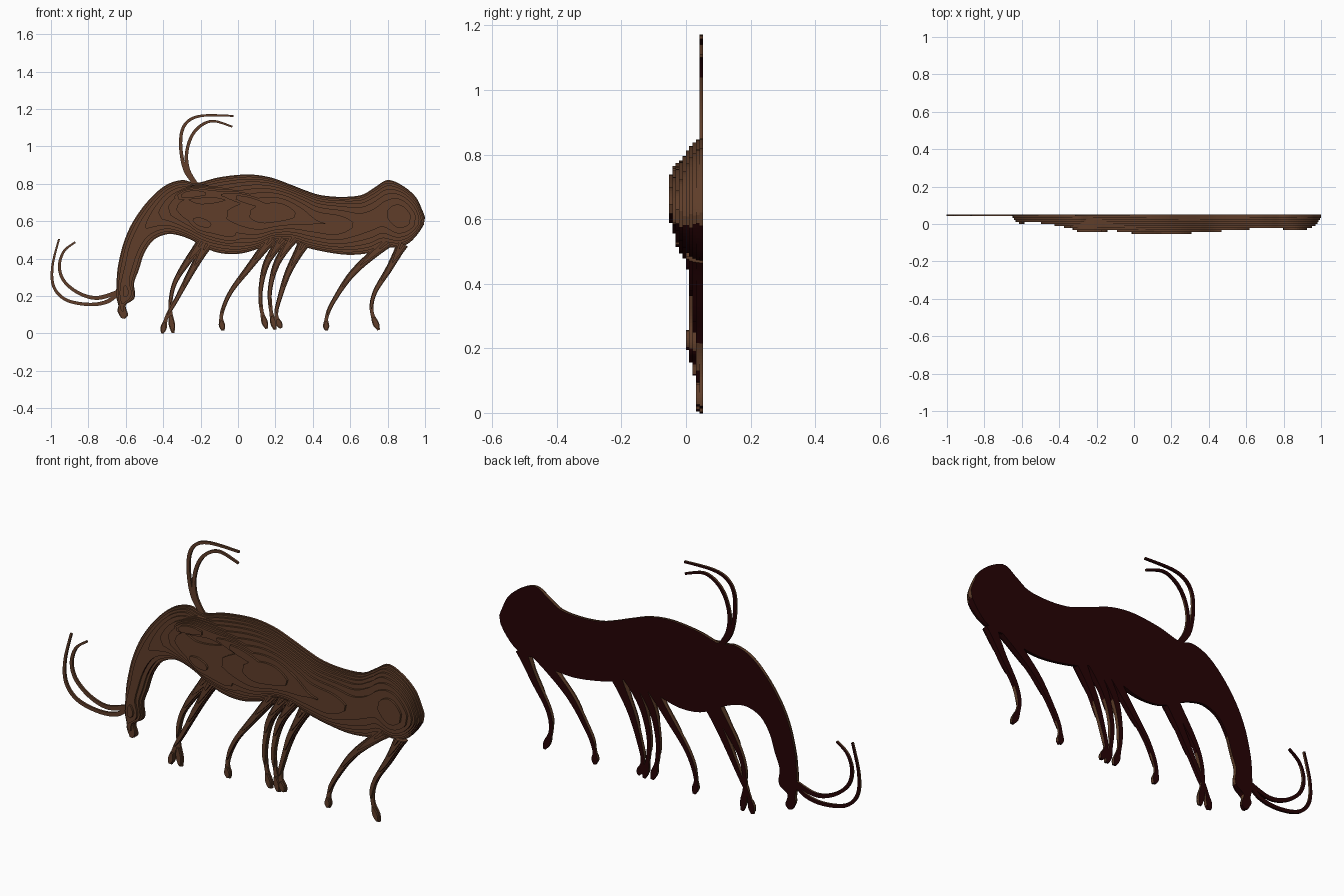
import bpy, bmesh, math
from mathutils import Vector

if "Cube" in bpy.data.objects:
    bpy.data.objects.remove(bpy.data.objects["Cube"])

BACK = 0.052      # y of the flat back plane
STEP = 0.0105     # thickness of one terrace


def material(name, rgb):
    m = bpy.data.materials.new(name)
    m.diffuse_color = (*rgb, 1)
    m.use_nodes = True
    m.node_tree.nodes["Principled BSDF"].inputs["Base Color"].default_value = m.diffuse_color
    return m


BROWN = material("wood brown", (0.115, 0.048, 0.023))
DARK = material("dark maroon back", (0.019, 0.0008, 0.0015))


def smooth(pts, n):
    """Catmull-Rom through tuples of any length."""
    out = []
    for i in range(len(pts) - 1):
        p = [Vector(pts[max(0, min(len(pts) - 1, i + j))]) for j in (-1, 0, 1, 2)]
        for k in range(n):
            t = k / n
            out.append(0.5 * (2 * p[1] + (p[2] - p[0]) * t
                              + (2 * p[0] - 5 * p[1] + 4 * p[2] - p[3]) * t * t
                              + (3 * p[1] - p[0] - 3 * p[2] + p[3]) * t ** 3))
    out.append(Vector(pts[-1]))
    return out


def slab(bm, a, b, y0, y1):
    """Closed flat slab between two rails a and b."""
    rings = []
    for p, q in zip(a, b):
        rings.append([bm.verts.new(c) for c in (
            (p[0], y0, p[1]), (q[0], y0, q[1]), (q[0], y1, q[1]), (p[0], y1, p[1]))])
    for r, s in zip(rings, rings[1:]):
        for i in range(4):
            j = (i + 1) % 4
            bm.faces.new((r[i], r[j], s[j], s[i]))
    bm.faces.new(rings[0])
    bm.faces.new(rings[-1][::-1])


def relief(name, stations, first=0):
    """Stack terraces; each station is (ax, az, bx, bz, depth)."""
    bm = bmesh.new()
    top = max(s[4] for s in stations)
    k = first
    while k * STEP < top:
        d = k * STEP
        run = []
        for s in list(stations) + [None]:
            if s is not None and s[4] > d:
                f = (1 - (d / s[4]) ** 1.6) ** 0.6
                a, b = Vector(s[0:2]), Vector(s[2:4])
                c = (a + b) / 2
                run.append((c + (a - c) * f, c + (b - c) * f))
            else:
                if len(run) > 2:
                    slab(bm, [r[0] for r in run], [r[1] for r in run],
                         BACK - d, BACK - d - STEP)
                run = []
        k += 1
    bmesh.ops.recalc_face_normals(bm, faces=bm.faces)
    bm.normal_update()
    # buried backs are dropped; back and undersides are dark
    hidden = [f for f in bm.faces
              if f.normal.y > 0.9 and f.calc_center_median().y < BACK - 0.001]
    bmesh.ops.delete(bm, geom=hidden, context='FACES')
    for f in bm.faces:
        f.material_index = 1 if f.normal.y > 0.9 or f.normal.z < -0.4 else 0
    me = bpy.data.meshes.new(name)
    bm.to_mesh(me)
    bm.free()
    me.materials.append(BROWN)
    me.materials.append(DARK)
    ob = bpy.data.objects.new(name, me)
    bpy.context.collection.objects.link(ob)


def limb(name, path, profile, n=10, first=0):
    """Relief along a path; profile gives (half width, depth) from root to tip."""
    pts = smooth(path, n)
    prof = smooth(profile, 12)
    out = []
    for i, p in enumerate(pts):
        w, d = prof[round(i / (len(pts) - 1) * (len(prof) - 1))]
        t = (pts[min(i + 1, len(pts) - 1)] - pts[max(i - 1, 0)]).normalized()
        side = Vector((-t.y, t.x)) * w
        out.append((*(p + side), *(p - side), d))
    relief(name, out, first)


# body from drooping snout to blunt rump: upper edge, lower edge, depth
BODY = [
    (-.625, .082, -.605, .078, .018), (-.645, .12, -.588, .10, .02),
    (-.640, .15, -.60, .15, .03), (-.652, .20, -.56, .18, .042),
    (-.65, .25, -.55, .21, .046), (-.648, .30, -.555, .27, .038),
    (-.64, .37, -.53, .34, .036), (-.61, .49, -.50, .43, .038),
    (-.56, .60, -.45, .50, .041), (-.48, .71, -.38, .53, .052),
    (-.39, .79, -.32, .525, .068), (-.30, .82, -.25, .50, .083),
    (-.22, .805, -.18, .46, .083), (-.10, .835, -.10, .43, .083),
    (.05, .85, 0, .425, .092), (.17, .835, .10, .45, .102),
    (.27, .80, .18, .49, .104), (.36, .765, .28, .49, .094),
    (.44, .74, .38, .455, .085), (.55, .73, .50, .43, .083),
    (.66, .74, .60, .42, .073), (.73, .78, .70, .43, .070),
    (.80, .82, .77, .46, .073), (.88, .79, .85, .46, .084),
    (.95, .73, .91, .48, .073), (.985, .66, .96, .53, .05),
    (1.0, .62, .993, .58, .015)]
relief("body", smooth(BODY, 6))

# swellings on the front: rounded haunch and the ridge that sweeps off the shoulder
limb("haunch", [(-.33, .66), (-.24, .61), (-.12, .57), (0, .53), (.10, .50)],
     [(.01, .02), (.075, .085), (.11, .083), (.085, .073), (.01, .02)], first=3)
limb("shoulder_ridge", [(-.40, .70), (-.25, .745), (-.05, .735), (.15, .68), (.35, .60), (.60, .52)],
     [(.01, .03), (.05, .093), (.055, .083), (.06, .104), (.06, .093), (.05, .073), (.01, .03)],
     first=3)

# eight slender legs with small knobbed feet, root to foot
LEG = [(.032, .045), (.025, .042), (.020, .032), (.017, .030), (.014, .021), (.012, .02),
       (.011, .02), (.0105, .012), (.010, .0105), (.017, .02), (.007, .0105)]
LEGS = {
    "front_leg_a": [(-.19, .49), (-.28, .37), (-.342, .26), (-.362, .14), (-.347, .002)],
    "front_leg_b": [(-.165, .48), (-.25, .33), (-.33, .18), (-.38, .09), (-.405, .0)],
    "second_leg": [(.18, .51), (.065, .36), (-.04, .22), (-.088, .10), (-.08, .015)],
    "middle_leg_a": [(.24, .51), (.155, .38), (.122, .24), (.125, .13), (.153, .025)],
    "middle_leg_b": [(.30, .52), (.21, .38), (.172, .24), (.175, .13), (.198, .02)],
    "middle_leg_c": [(.35, .48), (.27, .33), (.22, .18), (.205, .10), (.23, .028)],
    "hind_leg_a": [(.80, .49), (.62, .33), (.515, .18), (.475, .09), (.472, .015)],
    "hind_leg_b": [(.88, .48), (.81, .35), (.732, .22), (.715, .12), (.752, .018)],
}
for name, path in LEGS.items():
    limb(name, path, LEG)

# thin feelers at the snout and on the back, one terrace thick
FEELER = [(.012, .01), (.009, .01), (.008, .01), (.005, .01)]
FEELERS = {
    "snout_feeler_outer": [(-.63, .225), (-.70, .17), (-.80, .155), (-.92, .18),
                           (-.985, .25), (-.992, .36), (-.957, .505)],
    "snout_feeler_inner": [(-.63, .225), (-.75, .19), (-.85, .215), (-.93, .28),
                           (-.955, .36), (-.93, .44), (-.87, .488)],
    "back_feeler_outer": [(-.22, .79), (-.28, .87), (-.305, .98), (-.30, 1.08),
                          (-.26, 1.14), (-.18, 1.165), (-.025, 1.163)],
    "back_feeler_inner": [(-.22, .79), (-.265, .87), (-.275, .96), (-.25, 1.05),
                          (-.20, 1.11), (-.13, 1.135), (-.03, 1.105)],
}
for name, path in FEELERS.items():
    limb(name, path, FEELER)
